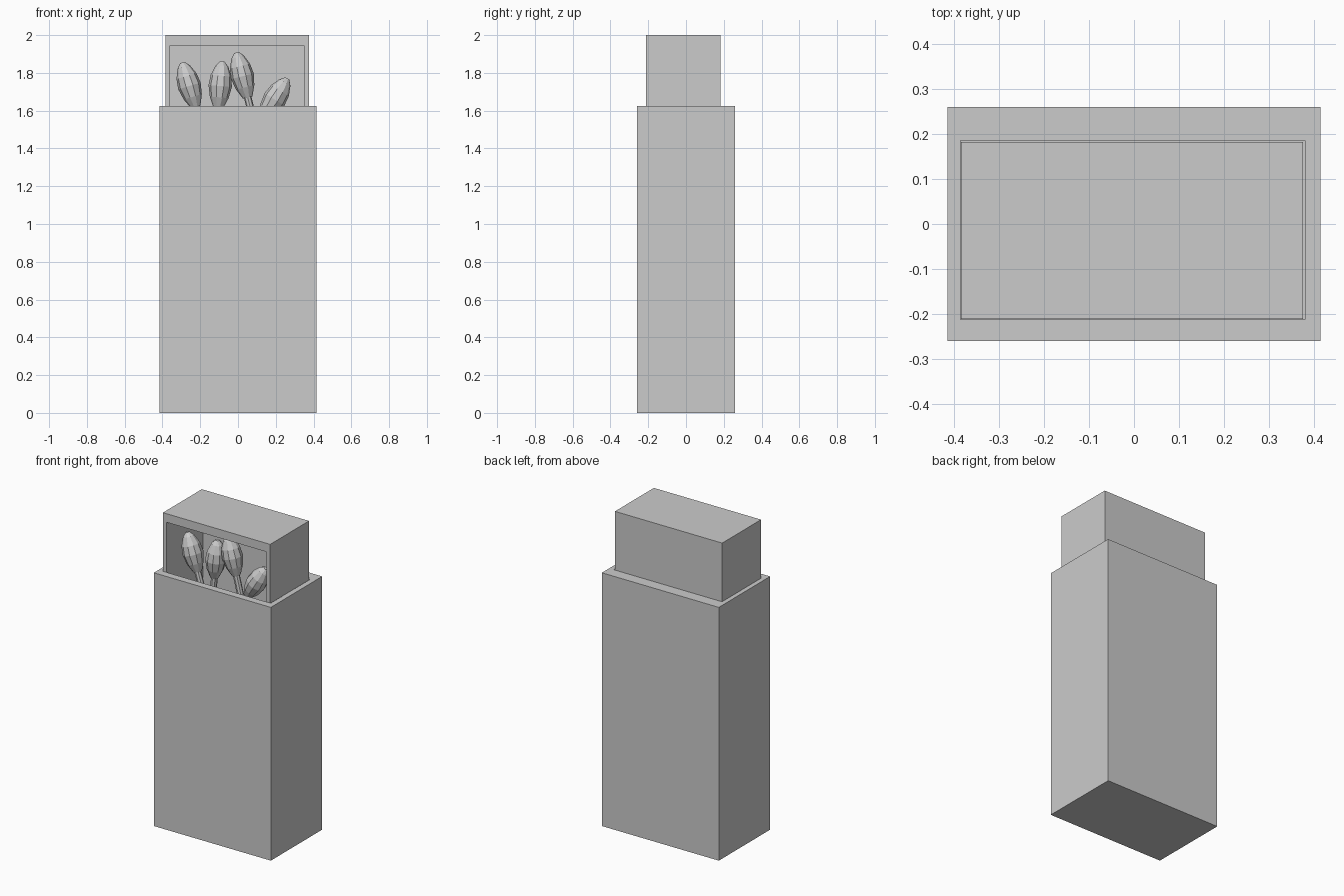
import bpy, bmesh, math
from mathutils import Vector, Matrix

if "Cube" in bpy.data.objects:
    bpy.data.objects.remove(bpy.data.objects["Cube"])


def finish(bm, name):
    bmesh.ops.recalc_face_normals(bm, faces=bm.faces)
    me = bpy.data.meshes.new(name)
    bm.to_mesh(me)
    bm.free()
    ob = bpy.data.objects.new(name, me)
    bpy.context.collection.objects.link(ob)
    return ob


def hollow_box(name, lo, hi, in_lo, in_hi, open_dir):
    """Box lo..hi with a cavity in_lo..in_hi that opens towards open_dir."""
    lo, hi, d = Vector(lo), Vector(hi), Vector(open_dir)
    axis = max(range(3), key=lambda i: abs(d[i]))
    mid = (lo + hi) / 2
    bm = bmesh.new()
    bmesh.ops.create_cube(bm, size=1)
    for v in bm.verts:
        v.co = [lo[i] if v.co[i] < 0 else hi[i] for i in range(3)]
    bm.normal_update()
    face = max(bm.faces, key=lambda f: f.normal.dot(d))
    # rim around the opening
    bmesh.ops.inset_individual(bm, faces=[face], thickness=0.01)
    for v in face.verts:
        for i in range(3):
            if i != axis:
                v.co[i] = in_lo[i] if v.co[i] < mid[i] else in_hi[i]
    # sink the cavity
    face = bmesh.ops.extrude_discrete_faces(bm, faces=[face])["faces"][0]
    for v in face.verts:
        v.co[axis] = in_lo[axis] if d[axis] > 0 else in_hi[axis]
    return finish(bm, name)


def lathe(name, profile, tip, lean, sides):
    """Closed revolved shape; profile = (distance below tip, radius)."""
    bm = bmesh.new()
    rings = []
    for dist, r in profile:
        rings.append([bm.verts.new((r * math.cos(a), r * math.sin(a), -dist))
                      for a in (2 * math.pi * k / sides for k in range(sides))])
    for a, b in zip(rings, rings[1:]):
        for k in range(sides):
            n = (k + 1) % sides
            bm.faces.new((a[k], a[n], b[n], b[k]))
    bm.faces.new(rings[0])
    bm.faces.new(rings[-1])
    m = Matrix.Translation(tip) @ Matrix.Rotation(math.radians(lean), 4, 'Y')
    bm.transform(m)
    return finish(bm, name)


# Outer sleeve, open at the top
hollow_box("sleeve", (-0.415, -0.26, 0), (0.415, 0.26, 1.625),
           (-0.386, -0.213, 0.01), (0.381, 0.186, 1.625), (0, 0, 1))

# Sliding tray, open at the front
hollow_box("tray", (-0.385, -0.211, 0.38), (0.376, 0.183, 2.0),
           (-0.36, -0.211, 0.435), (0.35, 0.158, 1.945), (0, -1, 0))

# Matches: tip position and sideways lean in degrees
HEAD = [(0, 0.012), (0.025, 0.034), (0.075, 0.055), (0.13, 0.062),
        (0.19, 0.05), (0.245, 0.026)]
STICK = [(0.23, 0.02), (1.05, 0.02)]
MATCHES = [((-0.295, -0.09, 1.855), -17), ((-0.083, -0.09, 1.86), 5),
           ((-0.008, -0.09, 1.908), -14), ((0.262, -0.09, 1.77), 32)]
for n, (tip, lean) in enumerate(MATCHES, 1):
    lathe(f"match_head_{n}", HEAD, tip, lean, 10)
    lathe(f"match_stick_{n}", STICK, tip, lean, 8)
